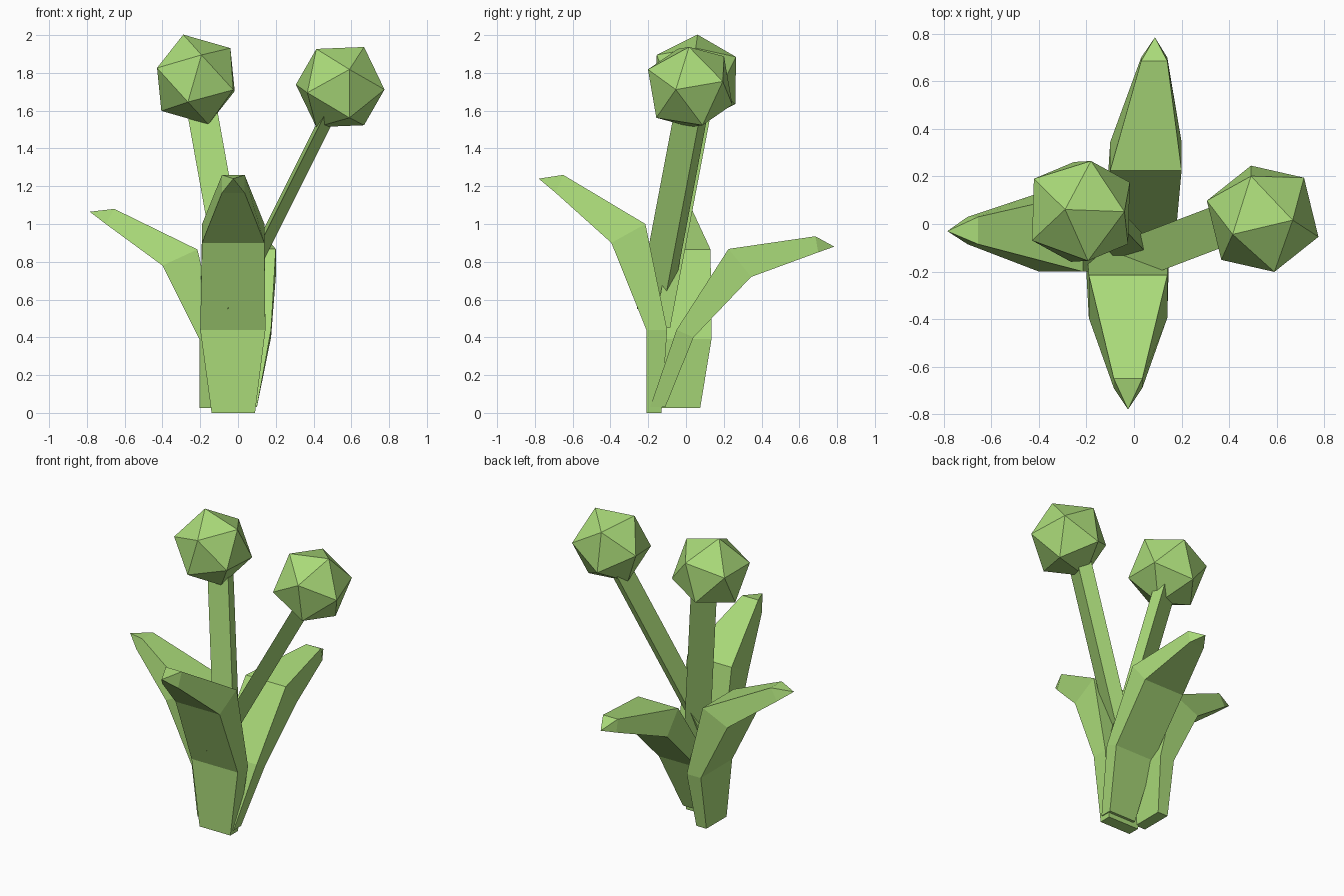
import bpy, bmesh
from mathutils import Vector, Matrix

if "Cube" in bpy.data.objects:
    bpy.data.objects.remove(bpy.data.objects["Cube"])

green = bpy.data.materials.new("plant_green")
green.diffuse_color = (0.40, 0.70, 0.19, 1)
green.use_nodes = True
green.node_tree.nodes["Principled BSDF"].inputs["Base Color"].default_value = green.diffuse_color


def finish(name, bm):
    bmesh.ops.recalc_face_normals(bm, faces=bm.faces)
    me = bpy.data.meshes.new(name)
    bm.to_mesh(me)
    bm.free()
    me.materials.append(green)
    ob = bpy.data.objects.new(name, me)
    bpy.context.collection.objects.link(ob)
    return ob


def bridge(bm, rings):
    """Join rings of verts with side faces."""
    for a, b in zip(rings, rings[1:]):
        n = len(a)
        for i in range(n):
            j = (i + 1) % n
            bm.faces.new((a[i], a[j], b[j], b[i]))


def leaf(name, sections, tip, out, side):
    """Box-section leaf; section = outer r, z, inner r, z, side min, side max."""
    bm = bmesh.new()
    out, side = Vector(out), Vector(side)

    def vert(r, s, z):
        return bm.verts.new(out * r + side * s + Vector((0, 0, z)))

    rings = [[vert(ro, s0, zo), vert(ro, s1, zo), vert(ri, s1, zi), vert(ri, s0, zi)]
             for ro, zo, ri, zi, s0, s1 in sections]
    bridge(bm, rings)
    bm.faces.new(rings[0])
    end = vert(*tip)
    for i in range(4):
        bm.faces.new((rings[-1][i], rings[-1][(i + 1) % 4], end))
    finish(name, bm)


def stem(name, section, z_ref, slope, z0, z1):
    """Three-sided leaning stem; section is given at height z_ref."""
    bm = bmesh.new()
    rings = [[bm.verts.new((x + slope[0] * (z - z_ref), y + slope[1] * (z - z_ref), z))
              for x, y in section] for z in (z0, z1)]
    bridge(bm, rings)
    bm.faces.new(rings[0])
    bm.faces.new(rings[1])
    finish(name, bm)


def head(name, centre, pole, ring):
    """Icosahedron with one vertex along pole and a neighbour towards ring."""
    z = Vector(pole).normalized()
    r = Vector(ring)
    x = (r - z * r.dot(z)).normalized()
    y = z.cross(x)
    rot = Matrix((x, y, z)).transposed().to_4x4()
    bm = bmesh.new()
    bmesh.ops.create_icosphere(bm, subdivisions=1, radius=0.247,
                               matrix=Matrix.Translation(centre) @ rot)
    finish(name, bm)


# Leaves
leaf("front_leaf",
     [(0.21, 0.0, 0.13, 0.0, -0.14, 0.09),
      (0.21, 0.44, 0.10, 0.44, -0.20, 0.145),
      (0.395, 0.90, 0.215, 1.0, -0.19, 0.14),
      (0.69, 1.165, 0.65, 1.26, -0.085, 0.035)],
     (0.78, -0.025, 1.24), (0, -1, 0), (1, 0, 0))
leaf("left_leaf",
     [(0.205, 0.025, 0.13, 0.025, -0.14, 0.075),
      (0.205, 0.39, 0.10, 0.39, -0.20, 0.135),
      (0.40, 0.78, 0.215, 0.865, -0.20, 0.13),
      (0.70, 1.0, 0.655, 1.08, -0.085, 0.03)],
     (0.785, -0.03, 1.065), (-1, 0, 0), (0, 1, 0))
leaf("back_leaf",
     [(-0.11, 0.03, -0.19, 0.03, -0.10, 0.10),
      (0.04, 0.40, -0.05, 0.44, -0.12, 0.175),
      (0.345, 0.72, 0.225, 0.868, -0.10, 0.20),
      (0.70, 0.85, 0.685, 0.935, 0.03, 0.14)],
     (0.785, 0.088, 0.88), (0, 1, 0), (1, 0, 0))

# Stems
stem("left_stem", [(-0.262, 0.05), (-0.10, 0.04), (-0.12, 0.125)], 1.55,
     (-0.18, 0.19), 0.45, 1.62)
stem("right_stem", [(0.42, -0.08), (0.483, 0.06), (0.40, 0.10)], 1.5,
     (0.50, 0.19), 0.55, 1.58)

# Flower heads
head("left_flower_head", (-0.223, 0.053, 1.765), (-0.066, 0.008, 0.235), (0.035, -0.212, 0.115))
head("right_flower_head", (0.541, 0.022, 1.725), (0.131, -0.006, 0.22), (0.052, -0.222, 0.098))
